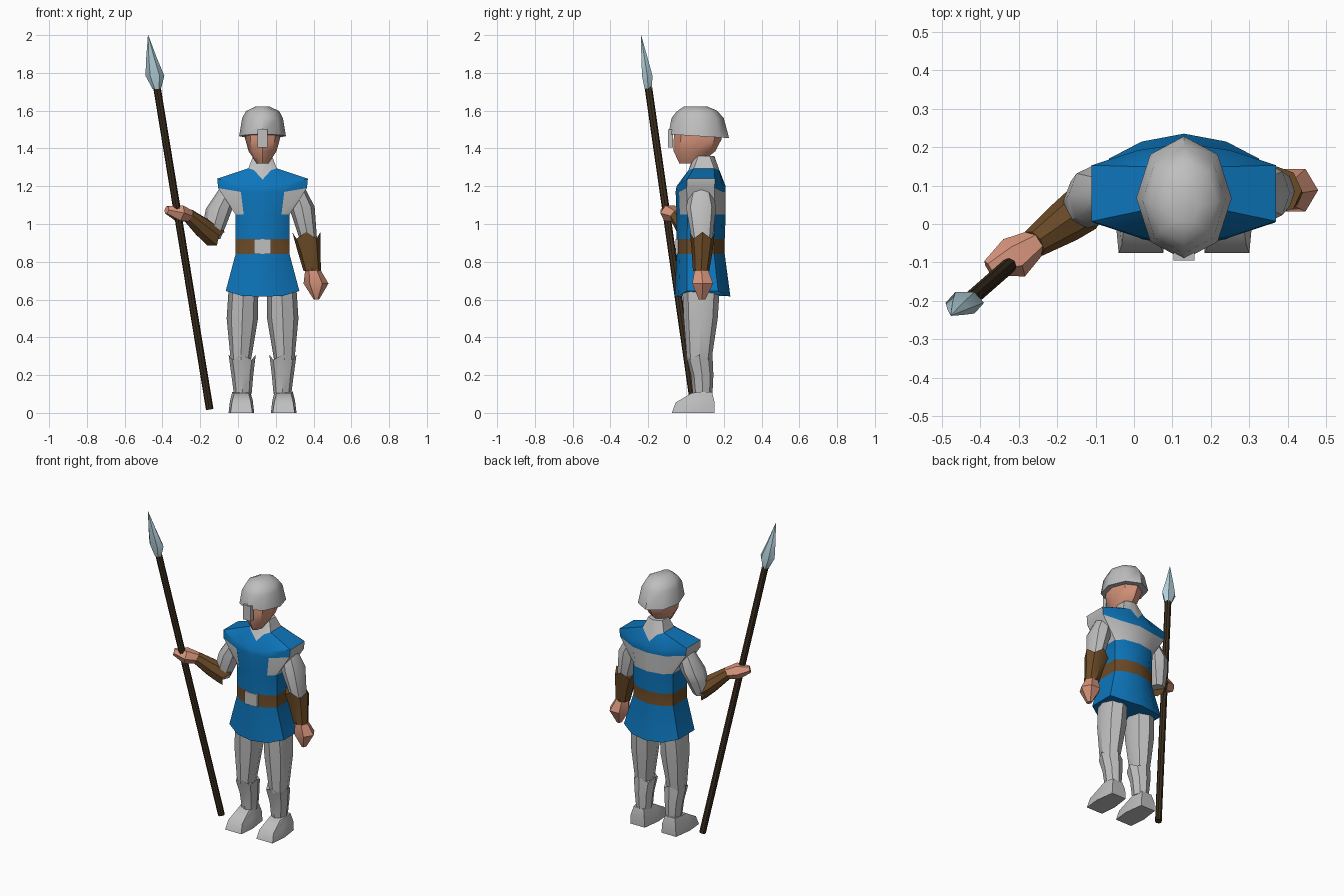
import bpy, bmesh, math
from mathutils import Vector

if "Cube" in bpy.data.objects:
    bpy.data.objects.remove(bpy.data.objects["Cube"])

CX = 0.13   # centre line of the body


def material(name, rgb):
    m = bpy.data.materials.new(name)
    m.diffuse_color = (*rgb, 1)
    m.use_nodes = True
    m.node_tree.nodes["Principled BSDF"].inputs["Base Color"].default_value = m.diffuse_color
    return m


BLUE = material("blue_cloth", (0.004, 0.18, 0.50))
GREY = material("grey_armour", (0.52, 0.52, 0.52))
BROWN = material("brown_leather", (0.15, 0.07, 0.02))
SKIN = material("skin", (0.68, 0.30, 0.20))
WOOD = material("dark_wood", (0.045, 0.027, 0.013))
STEEL = material("pale_steel", (0.45, 0.63, 0.70))


def ring(c, rx, ry=None, n=8, axis=(0, 0, 1), jag=0):
    """Oval cross-section, optionally with a zigzag edge."""
    q = Vector(axis).to_track_quat('Z', 'Y') if tuple(axis) != (0, 0, 1) else None
    pts = []
    for i in range(n):
        t = 2 * math.pi * i / n
        p = Vector((rx * math.cos(t), (ry or rx) * math.sin(t), jag * (-1) ** i))
        pts.append(Vector(c) + (q @ p if q else p))
    return pts


def loft(name, rings, mats, rule=None, angle=40):
    """Skin a list of equal rings, cap both ends, colour faces by rule(band, side)."""
    bm = bmesh.new()
    rows = [[bm.verts.new(p) for p in r] for r in rings]
    n = len(rows[0])
    for k in range(len(rows) - 1):
        for i in range(n):
            j = (i + 1) % n
            f = bm.faces.new((rows[k][i], rows[k][j], rows[k + 1][j], rows[k + 1][i]))
            f.material_index = rule(k, i) if rule else 0
    bm.faces.new(rows[0][::-1])
    top = bm.faces.new(rows[-1])
    top.material_index = rule(len(rows) - 2, 0) if rule else 0
    bmesh.ops.recalc_face_normals(bm, faces=bm.faces)
    me = bpy.data.meshes.new(name)
    bm.to_mesh(me)
    bm.free()
    for m in mats:
        me.materials.append(m)
    ob = bpy.data.objects.new(name, me)
    bpy.context.collection.objects.link(ob)
    bpy.ops.object.select_all(action='DESELECT')
    ob.select_set(True)
    bpy.context.view_layer.objects.active = ob
    bpy.ops.object.shade_smooth_by_angle(angle=math.radians(angle))
    return ob


def box(name, lo, hi, mat):
    rows = [[(lo[0], lo[1], z), (hi[0], lo[1], z), (hi[0], hi[1], z), (lo[0], hi[1], z)]
            for z in (lo[2], hi[2])]
    return loft(name, rows, [mat])


def torso_ring(zc, za, zs, a, w, f, b):
    """Ten-sided body section: heights at centre, panel edge and side."""
    d = b - f
    half = [(a, f + .07 * d, za), (w, f + .22 * d, zs), (w, b - .22 * d, zs), (a, b - .07 * d, za)]
    pts = [(0, f, zc)] + half + [(0, b, zc)] + [(-x, y, z) for x, y, z in half[::-1]]
    return [(CX + x, y, z) for x, y, z in pts]


# Tunic, belt, chest armour, mantle and collar in one skin
torso = [
    torso_ring(.615, .62, .645, .11, .195, -.06, .235),
    torso_ring(.84, .84, .84, .09, .143, -.05, .205),
    torso_ring(.92, .92, .92, .09, .143, -.05, .205),
    torso_ring(1.05, 1.05, 1.05, .10, .143, -.05, .21),
    torso_ring(1.17, 1.17, 1.19, .115, .235, -.055, .21),
    torso_ring(1.20, 1.21, 1.24, .12, .24, -.05, .21),
    torso_ring(1.235, 1.285, 1.295, .045, .075, .00, .19),
    torso_ring(1.36, 1.36, 1.36, .03, .05, .04, .15),
]


def torso_colour(band, side):
    if band == 1:
        return 2                                 # belt
    if band == 3:
        return 0 if side in (0, 9) else 1        # blue front panel, grey elsewhere
    if band == 4:
        return 1 if side in (2, 7) else 0        # grey shoulder edge
    return 1 if band == 6 else 0                 # grey collar


loft("tunic", torso, [BLUE, GREY, BROWN], torso_colour)
box("belt_buckle", (CX - .045, -.056, .84), (CX + .045, -.03, .92), GREY)

# Head and helmet
loft("head", [ring((CX, .02, 1.32), .03, .055), ring((CX, .045, 1.385), .074, .11),
              ring((CX, .062, 1.45), .092, .127), ring((CX, .062, 1.52), .09, .12)], [SKIN])


def helmet_ring(zf, zb, rx, yf, yb):
    pts = ring((CX, (yf + yb) / 2, 0), rx, (yb - yf) / 2)
    return [(p.x, p.y, zf + (zb - zf) * (p.y - yf) / (yb - yf)) for p in pts]


loft("helmet", [helmet_ring(1.475, 1.455, .124, -.093, .228),
                helmet_ring(1.56, 1.56, .108, -.077, .2),
                helmet_ring(1.595, 1.60, .088, -.05, .165),
                helmet_ring(1.623, 1.623, .035, -.01, .11)], [GREY], angle=50)
box("nose_guard", (CX - .027, -.095, 1.405), (CX + .027, -.068, 1.50), GREY)

# Legs
for s, side in ((-1, "right"), (1, "left")):
    def at(dx, y, z):
        return (CX + s * dx, y, z)
    loft(side + "_thigh", [ring(at(.10, .08, .68), .078, .10), ring(at(.107, .078, .50), .083, .09),
                           ring(at(.115, .07, .28), .054, .065)], [GREY])
    loft(side + "_greave", [ring(at(.105, .088, .10), .047, .052), ring(at(.107, .085, .2), .058, .06),
                            ring(at(.108, .07, .295), .072, .07, jag=.014)], [GREY])

    # Foot sections: toe, middle and heel pairs
    def foot_ring(toe, mid, heel):
        pair = (toe, mid, heel)
        pts = [(x, y, z) for x, y, z in pair] + [(-x, y, z) for x, y, z in pair[::-1]]
        return [(CX + s * .112 + x, y, z) for x, y, z in pts]
    loft(side + "_boot", [foot_ring((.058, -.075, 0), (.068, .03, 0), (.052, .15, 0)),
                          foot_ring((.05, -.055, .055), (.06, .03, .065), (.048, .15, .06)),
                          foot_ring((.038, .03, .105), (.048, .08, .112), (.036, .138, .11))], [GREY])

# Hanging arm
loft("left_upper_arm", [ring((.30, .08, 1.20), .05), ring((.338, .08, 1.09), .068, .08),
                        ring((.372, .085, .92), .046, .055)], [GREY])
loft("left_bracer", [ring((.393, .08, .75), .046, .043), ring((.377, .085, .85), .06, .055),
                     ring((.362, .087, .94), .075, .066, jag=.018)], [BROWN])
loft("left_hand", [ring((.415, .085, .60), .014, .02, 6), ring((.413, .088, .685), .066, .064, 6),
                   ring((.393, .08, .77), .036, .036, 6)], [SKIN])

# Bent arm holding the spear
loft("right_upper_arm", [ring((-.04, .08, 1.20), .05), ring((-.10, .075, 1.08), .07, .08),
                         ring((-.12, .06, 1.01), .064, .07), ring((-.14, .045, .92), .046, .05)], [GREY])
reach = (-.14, -.095, .12)
loft("right_bracer", [ring((-.125, .045, .93), .062, axis=reach, jag=.014),
                      ring((-.18, .005, .975), .056, axis=reach),
                      ring((-.262, -.052, 1.045), .038, axis=reach)], [BROWN])
grip = (-.12, -.07, .03)
loft("right_hand", [ring((-.25, -.045, 1.04), .034, n=6, axis=grip),
                    ring((-.312, -.088, 1.058), .056, .047, 6, grip),
                    ring((-.378, -.115, 1.075), .022, n=6, axis=grip)], [SKIN])

# Spear
foot, neck = Vector((-.15, .045, .02)), Vector((-.43, -.20, 1.73))
shaft = neck - foot
loft("spear_shaft", [ring(foot, .02, axis=shaft), ring(neck, .02, axis=shaft)], [WOOD])
loft("spear_head", [ring((-.43, -.20, 1.715), .022, n=6),
                    ring((-.44, -.205, 1.785), .05, .032, 6),
                    ring((-.458, -.22, 1.88), .028, .019, 6),
                    ring((-.476, -.238, 2.0), .001, n=6)], [STEEL])
